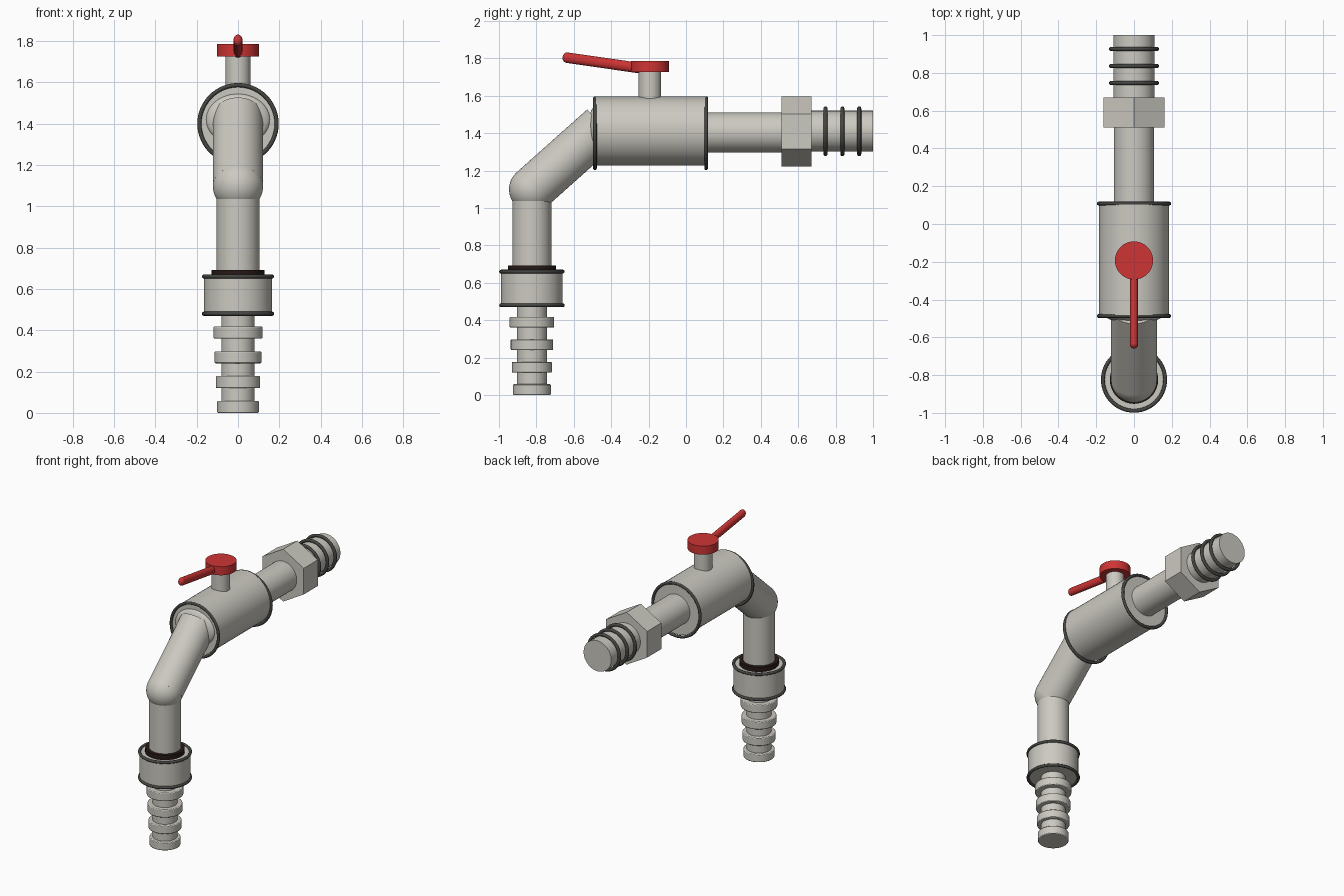
import bpy
import math
from mathutils import Vector

cube = bpy.data.objects.get("Cube")
if cube:
    bpy.data.objects.remove(cube, do_unlink=True)


def material(name, rgb):
    m = bpy.data.materials.new(name)
    m.use_nodes = True
    col = (*rgb, 1)
    m.diffuse_color = col
    m.node_tree.nodes["Principled BSDF"].inputs["Base Color"].default_value = col
    return m


METAL = material("pale metal", (0.6, 0.585, 0.53))
RUBBER = material("dark rubber", (0.06, 0.06, 0.055))
WASHER = material("black brown", (0.02, 0.01, 0.008))
RED = material("red", (0.62, 0.035, 0.035))


def finish(name, mat, smooth=True):
    ob = bpy.context.object
    ob.name = ob.data.name = name
    ob.data.materials.append(mat)
    if smooth:
        bpy.ops.object.shade_smooth_by_angle(angle=math.radians(35))
    return ob


def rod(name, start, end, r, mat=METAL, sides=48, bevel=0):
    """Cylinder between two (y, z) points on the centre plane."""
    a, b = Vector((0, *start)), Vector((0, *end))
    bpy.ops.mesh.primitive_cylinder_add(
        vertices=sides, radius=r, depth=(b - a).length, location=(a + b) / 2,
        rotation=(b - a).to_track_quat("Z", "Y").to_euler())
    ob = finish(name, mat, sides > 8)
    if bevel:
        mod = ob.modifiers.new("soft rim", "BEVEL")
        mod.width, mod.segments = bevel, 2
    return ob


def ring(name, y, z, r, minor, along_y=False):
    bpy.ops.mesh.primitive_torus_add(
        major_segments=56, minor_segments=12, major_radius=r, minor_radius=minor,
        location=(0, y, z), rotation=(math.pi / 2 if along_y else 0, 0, 0))
    return finish(name, RUBBER)


def ball(name, y, z, radii, mat=METAL):
    bpy.ops.mesh.primitive_uv_sphere_add(segments=48, ring_count=24, radius=1,
                                         location=(0, y, z))
    bpy.context.object.scale = radii
    return finish(name, mat)


SPOUT_Y = -0.824
AXIS_Z = 1.408

# Hose barb with four ribs that widen upward
rod("barb_core", (SPOUT_Y, 0.01), (SPOUT_Y, 0.49), 0.08)
for i in range(4):
    z = 0.12 * i
    rod(f"barb_rib_{i + 1}", (SPOUT_Y, z), (SPOUT_Y, z + 0.058),
        0.101 + 0.006 * i, bevel=0.005)

# Spout collar, its seals and washer
rod("spout_collar", (SPOUT_Y, 0.48), (SPOUT_Y, 0.66), 0.165)
for label, z in (("lower", 0.48), ("upper", 0.66)):
    ring(f"collar_seal_{label}", SPOUT_Y, z, 0.165, 0.01)
rod("spout_washer", (SPOUT_Y, 0.655), (SPOUT_Y, 0.693), 0.128, WASHER)

# Spout tube with rounded elbow and sloping neck
rod("spout_tube", (SPOUT_Y, 0.65), (SPOUT_Y, 1.1), 0.104)
ball("spout_elbow", SPOUT_Y, 1.1, (0.122, 0.122, 0.122))
rod("spout_neck", (SPOUT_Y, 1.1), (-0.447, 1.436), 0.122)
ball("neck_collar", -0.48, 1.42, (0.155, 0.045, 0.125))

# Valve body with end seals
rod("valve_body", (-0.485, 1.411), (0.108, 1.411), 0.185)
for label, y in (("front", -0.487), ("rear", 0.108)):
    ring(f"body_seal_{label}", y, 1.4, 0.187, 0.01, True)

# Inlet pipe, hexagonal nut and threaded end
rod("inlet_pipe", (0.1, 1.404), (0.52, 1.404), 0.107)
nut = rod("hex_nut", (0.51, 1.41), (0.67, 1.41), 0.187, sides=6)
rod("inlet_end", (0.66, 1.411), (1.0, 1.411), 0.109)
for i in range(3):
    ring(f"inlet_seal_{i + 1}", 0.746 + 0.09 * i, 1.41, 0.122, 0.011, True)

# Valve stem and handle
rod("valve_stem", (-0.193, 1.56), (-0.193, 1.74), 0.06)
rod("handle_hub", (-0.193, 1.726), (-0.193, 1.787), 0.101, RED)
lever = rod("handle_lever", (-0.22, 1.744), (-0.638, 1.804), 0.028, RED, 24)
lever.scale.x = 0.77
tip = ball("lever_tip", -0.636, 1.804, (0.0215, 0.024, 0.028), RED)
tip.rotation_euler.x = math.radians(-8)
